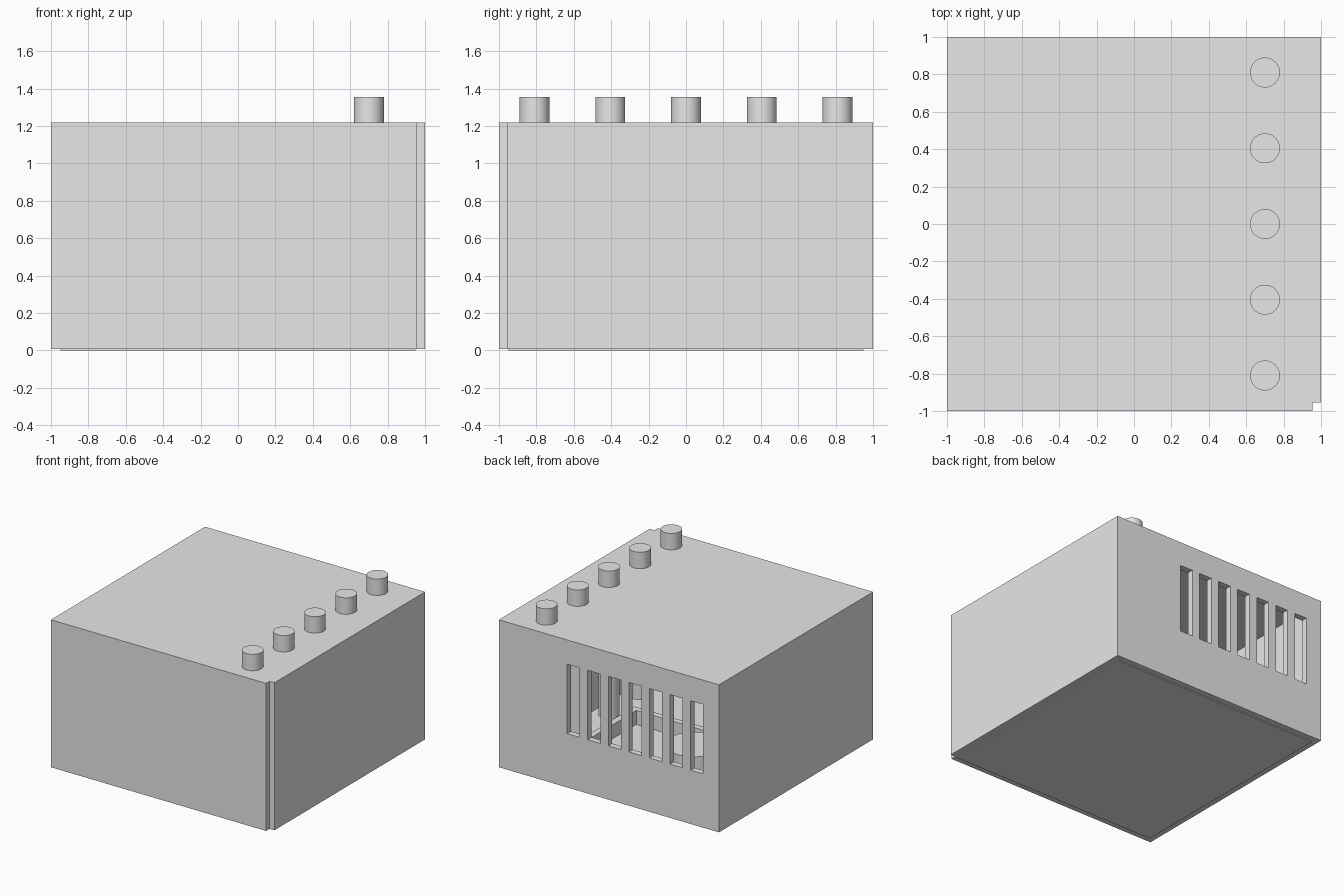
import bpy
import bmesh

old = bpy.data.objects.get("Cube")
if old:
    bpy.data.objects.remove(old, do_unlink=True)

# Single neutral grey
grey = bpy.data.materials.new("neutral_grey")
grey.use_nodes = True
grey.diffuse_color = (0.8, 0.8, 0.8, 1)
grey.node_tree.nodes["Principled BSDF"].inputs["Base Color"].default_value = (0.8, 0.8, 0.8, 1)


def prism(name, outline, z0, z1):
    """Extrude a counter-clockwise outline from z0 up to z1."""
    bm = bmesh.new()
    face = bm.faces.new([bm.verts.new((x, y, z0)) for x, y in outline])
    grown = bmesh.ops.extrude_face_region(bm, geom=[face])["geom"]
    top = [v for v in grown if isinstance(v, bmesh.types.BMVert)]
    bmesh.ops.translate(bm, verts=top, vec=(0, 0, z1 - z0))
    bmesh.ops.recalc_face_normals(bm, faces=bm.faces[:])
    mesh = bpy.data.meshes.new(name)
    bm.to_mesh(mesh)
    bm.free()
    mesh.materials.append(grey)
    obj = bpy.data.objects.new(name, mesh)
    bpy.context.collection.objects.link(obj)
    return obj


def box(name, x0, x1, y0, y1, z0, z1):
    return prism(name, [(x0, y0), (x1, y0), (x1, y1), (x0, y1)], z0, z1)


def cylinder(name, x, y, radius, z0, z1):
    bpy.ops.mesh.primitive_cylinder_add(vertices=48, radius=radius, depth=z1 - z0,
                                        location=(x, y, (z0 + z1) / 2))
    obj = bpy.context.object
    obj.name = name
    obj.data.materials.append(grey)
    bpy.ops.object.shade_smooth_by_angle()


def cut(target, cutter):
    mod = target.modifiers.new("cut", "BOOLEAN")
    mod.operation = "DIFFERENCE"
    mod.solver = "EXACT"
    mod.object = cutter
    cutter.hide_render = True
    bpy.context.view_layer.objects.active = target
    bpy.ops.object.modifier_apply(modifier=mod.name)
    bpy.data.objects.remove(cutter, do_unlink=True)


# Hollow housing with a notched front corner
TOP, INNER, NOTCH = 1.22, 0.95, 0.955
housing = prism("housing", [(-1, -1), (NOTCH, -1), (NOTCH, -NOTCH),
                            (1, -NOTCH), (1, 1), (-1, 1)], 0.008, TOP)
cut(housing, box("cavity_cutter", -INNER, INNER, -INNER, INNER, -0.1, TOP - 0.045))

# Row of vent slots through the back wall
for i in range(7):
    x = 0.38 - i * 0.187
    cut(housing, box("vent_cutter", x - 0.114, x, 0.9, 1.1, 0.45, 1.02))

# Base plate
box("base_plate", -INNER, INNER, -INNER, INNER, 0, 0.045)

# Push buttons with long shafts into the housing
for i in range(5):
    cylinder(f"button_{i + 1}", 0.7, (i - 2) * 0.405, 0.08, 0.14, 1.355)

# Inner tray ridge and round component on the base
prism("inner_tray_ridge", [(-0.5, -0.19), (0.6, -0.19), (0.6, 0.7), (0.55, 0.7),
                           (0.55, -0.14), (-0.5, -0.14)], 0.04, 0.16)
cylinder("round_component", -0.15, 0.1, 0.22, 0.04, 0.16)
